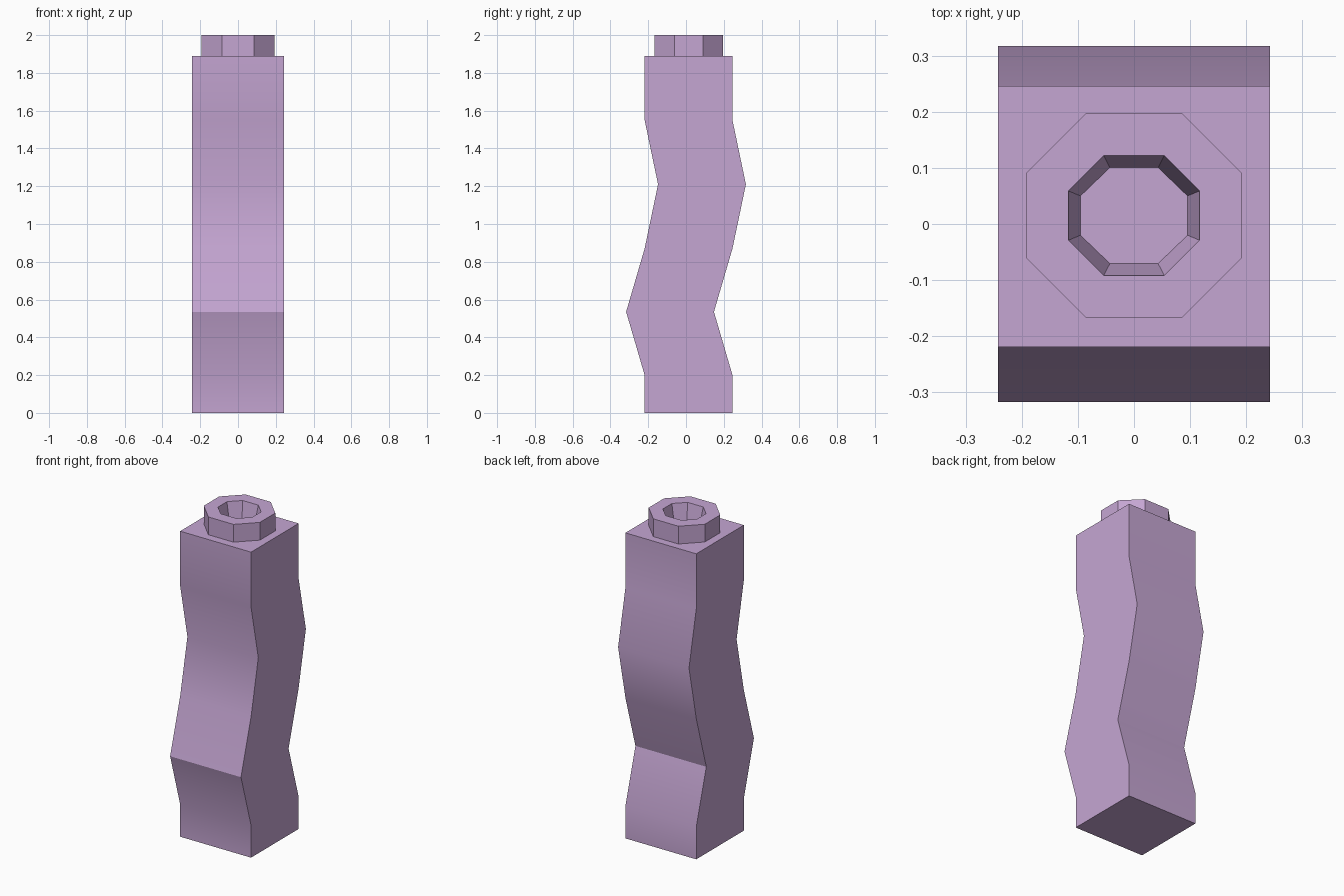
import bpy
import bmesh
import math

cube = bpy.data.objects.get("Cube")
if cube:
    bpy.data.objects.remove(cube, do_unlink=True)

lilac = bpy.data.materials.new("lilac")
lilac.use_nodes = True
colour = (0.56, 0.38, 0.65, 1)
lilac.diffuse_color = colour
lilac.node_tree.nodes["Principled BSDF"].inputs["Base Color"].default_value = colour


def finish(name, bm):
    """Turn a bmesh into a shaded object."""
    bmesh.ops.recalc_face_normals(bm, faces=bm.faces[:])
    mesh = bpy.data.meshes.new(name)
    bm.to_mesh(mesh)
    bm.free()
    mesh.materials.append(lilac)
    obj = bpy.data.objects.new(name, mesh)
    bpy.context.collection.objects.link(obj)
    bpy.ops.object.select_all(action='DESELECT')
    obj.select_set(True)
    bpy.context.view_layer.objects.active = obj
    bpy.ops.object.shade_smooth_by_angle(angle=math.radians(30))
    return obj


def octagon(bm, half_x, half_y, flat_x, flat_y, y, z):
    """Ring of eight points with its flats facing the axes."""
    quarter = [(half_x, flat_y), (flat_x, half_y)]
    points = quarter + [(-px, py) for px, py in reversed(quarter)]
    points += [(-px, -py) for px, py in points]
    return [bm.verts.new((px, y + py, z)) for px, py in points]


def bridge(bm, a, b):
    for i in range(len(a)):
        j = (i + 1) % len(a)
        bm.faces.new((a[i], a[j], b[j], b[i]))


# Wavy square column: side profile swept across its width
half_width, half_depth, centre = 0.2425, 0.2325, 0.0135
wave = [(0, 0), (0, 0.2), (-0.098, 0.535), (0, 0.87),
        (0.071, 1.21), (0, 1.55), (0, 1.89)]
profile = [(centre + y - half_depth, z) for y, z in wave]
profile += [(centre + y + half_depth, z) for y, z in reversed(wave)]
bm = bmesh.new()
sides = [[bm.verts.new((x, y, z)) for y, z in profile]
         for x in (-half_width, half_width)]
bridge(bm, *sides)
for side in sides:
    bm.faces.new(side)
finish("wavy_column", bm)

# Octagonal stud with a tapered socket
bm = bmesh.new()
rings = [octagon(bm, 0.192, 0.182, 0.086, 0.0755, 0.015, 1.89),
         octagon(bm, 0.192, 0.182, 0.086, 0.0755, 0.015, 2.0),
         octagon(bm, 0.117, 0.107, 0.054, 0.044, 0.015, 2.0),
         octagon(bm, 0.0955, 0.0855, 0.043, 0.035, 0.015, 1.893)]
for lower, upper in zip(rings, rings[1:]):
    bridge(bm, lower, upper)
bm.faces.new(rings[0])
bm.faces.new(rings[-1])
finish("top_stud", bm)
